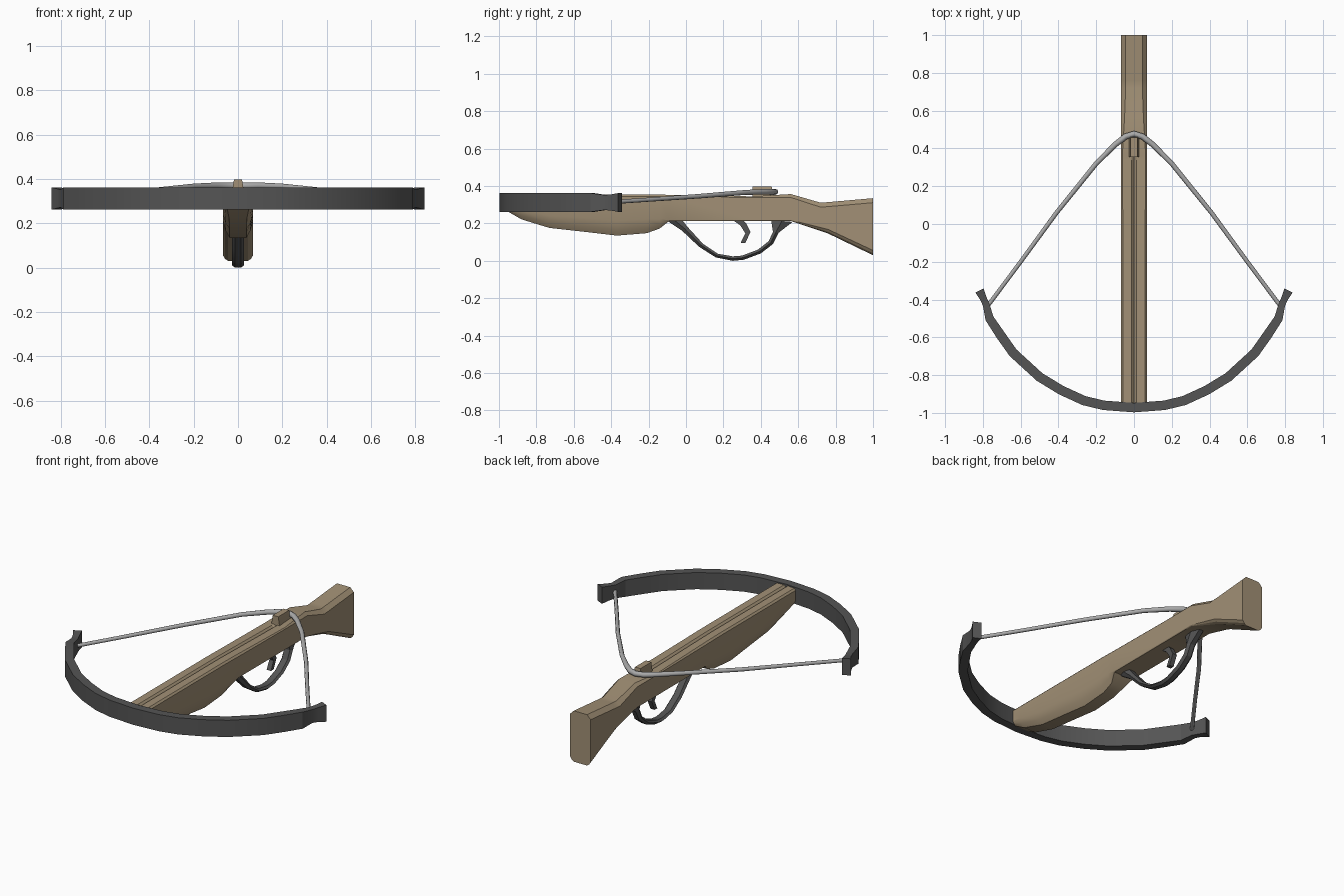
import bpy, bmesh, math
from mathutils import Vector


def material(name, rgb):
    m = bpy.data.materials.new(name)
    m.diffuse_color = (*rgb, 1)
    return m


wood = material("wood", (0.36, 0.28, 0.18))
steel = material("dark_steel", (0.09, 0.09, 0.09))
cord = material("cord", (0.40, 0.40, 0.40))


def loft(name, rings, mat, angle=25):
    """Skin a list of closed rings and cap both ends."""
    bm = bmesh.new()
    rows = [[bm.verts.new(p) for p in r] for r in rings]
    n = len(rows[0])
    for a, b in zip(rows, rows[1:]):
        for i in range(n):
            bm.faces.new((a[i], a[(i + 1) % n], b[(i + 1) % n], b[i]))
    bm.faces.new(rows[0])
    bm.faces.new(rows[-1])
    bmesh.ops.recalc_face_normals(bm, faces=bm.faces)
    me = bpy.data.meshes.new(name)
    bm.to_mesh(me)
    bm.free()
    ob = bpy.data.objects.new(name, me)
    bpy.context.collection.objects.link(ob)
    me.materials.append(mat)
    bpy.ops.object.select_all(action='DESELECT')
    ob.select_set(True)
    bpy.context.view_layer.objects.active = ob
    bpy.ops.object.shade_smooth_by_angle(angle=math.radians(angle))
    return ob


def mirrored(half):
    """Close a right-hand half outline whose ends lie on x = 0."""
    return half + [(-x, y, z) for x, y, z in half[-2:0:-1]]


# Stock: y, top z, bottom z, top chamfer, bottom corner (width, height), groove depth
W = 0.068
stations = [
    (-0.95, 0.355, 0.262, 0.010, 0.020, 0.020, 0.012),
    (-0.88, 0.355, 0.222, 0.010, 0.028, 0.050, 0.012),
    (-0.73, 0.355, 0.176, 0.010, 0.030, 0.065, 0.012),
    (-0.54, 0.355, 0.155, 0.010, 0.030, 0.075, 0.012),
    (-0.37, 0.355, 0.135, 0.010, 0.030, 0.080, 0.012),
    (-0.21, 0.355, 0.148, 0.010, 0.030, 0.075, 0.012),
    (-0.14, 0.354, 0.173, 0.010, 0.026, 0.050, 0.012),
    (-0.09, 0.353, 0.213, 0.010, 0.004, 0.005, 0.012),
    (0.34, 0.345, 0.213, 0.006, 0.004, 0.005, 0.012),
    (0.36, 0.345, 0.213, 0.006, 0.004, 0.005, 0.0),
    (0.56, 0.357, 0.213, 0.018, 0.004, 0.005, 0.0),
    (0.72, 0.311, 0.160, 0.024, 0.024, 0.018, 0.0),
    (0.76, 0.314, 0.146, 0.024, 0.024, 0.022, 0.0),
    (1.00, 0.335, 0.030, 0.024, 0.024, 0.026, 0.0)]
rings = []
for y, t, b, c, bw, bh, g in stations:
    rings.append(mirrored([
        (0, y, t - g), (0.012, y, t), (W - c, y, t), (W, y, t - c),
        (W, y, b + bh), (W - bw * 0.4, y, b + bh * 0.4), (W - bw, y, b), (0, y, b)]))
loft("stock", rings, wood, 22)

# Bow: x, y, half height, half thickness along the right limb
limb = [(0, -0.972, 0.050, 0.025), (0.16, -0.96, 0.050, 0.025),
        (0.265, -0.935, 0.050, 0.025), (0.385, -0.88, 0.050, 0.025),
        (0.50, -0.81, 0.050, 0.025), (0.64, -0.682, 0.050, 0.025),
        (0.705, -0.59, 0.050, 0.025), (0.765, -0.50, 0.050, 0.023),
        (0.782, -0.43, 0.040, 0.018), (0.797, -0.395, 0.043, 0.018),
        (0.818, -0.352, 0.050, 0.024)]
path = [(-x, y, h, t) for x, y, h, t in limb[:0:-1]] + limb
rings = []
for i, (x, y, h, t) in enumerate(path):
    a, b = path[max(i - 1, 0)], path[min(i + 1, len(path) - 1)]
    n = Vector((b[1] - a[1], a[0] - b[0])).normalized() * t
    rings.append([(x + n.x, y + n.y, 0.312 - h), (x + n.x, y + n.y, 0.312 + h),
                  (x - n.x, y - n.y, 0.312 + h), (x - n.x, y - n.y, 0.312 - h)])
loft("bow", rings, steel, 15)

# Bowstring: round cord, thicker at the nut
half = [(0.768, -0.425, 0.312, 0.011), (0.60, -0.20, 0.327, 0.011),
        (0.41, 0.06, 0.345, 0.012), (0.20, 0.32, 0.366, 0.013),
        (0.10, 0.42, 0.369, 0.015), (0.045, 0.463, 0.369, 0.016),
        (0, 0.477, 0.369, 0.016)]
pts = [(-x, y, z, r) for x, y, z, r in half] + half[-2::-1]
rings = []
for i, (x, y, z, r) in enumerate(pts):
    p = Vector((x, y, z))
    d = Vector(pts[min(i + 1, len(pts) - 1)][:3]) - Vector(pts[max(i - 1, 0)][:3])
    u = d.cross(Vector((0, 0, 1))).normalized()
    v = u.cross(d).normalized()
    rings.append([p + r * (math.cos(k * math.pi / 4) * u + math.sin(k * math.pi / 4) * v)
                  for k in range(8)])
loft("bowstring", rings, cord, 60)

# Trigger guard: outer and inner edges in the y-z plane, with a bevelled outer face
outer = [(-0.10, 0.214), (-0.02, 0.160), (0.07, 0.075), (0.16, 0.018), (0.25, 0.0),
         (0.31, 0.006), (0.40, 0.040), (0.465, 0.090), (0.495, 0.150), (0.57, 0.208)]
inner = [(-0.02, 0.218), (0.005, 0.185), (0.09, 0.092), (0.17, 0.038), (0.25, 0.024),
         (0.30, 0.028), (0.385, 0.060), (0.442, 0.105), (0.465, 0.155), (0.455, 0.218)]
rings = []
for (oy, oz), (iy, iz) in zip(outer, inner):
    my, mz = (oy + iy) / 2, (oz + iz) / 2
    w = 0.028
    rings.append([(-0.014, oy, oz), (0.014, oy, oz), (w, my, mz),
                  (0.018, iy, iz), (-0.018, iy, iz), (-w, my, mz)])
loft("trigger_guard", rings, steel, 20)

# Trigger: curved blade
front = [(0.25, 0.218), (0.29, 0.190), (0.317, 0.148), (0.292, 0.095)]
back = [(0.305, 0.218), (0.322, 0.200), (0.345, 0.155), (0.317, 0.095)]
loft("trigger", [[(-0.014, *f), (0.014, *f), (0.014, *b), (-0.014, *b)]
                 for f, b in zip(front, back)], steel, 15)

# Nut: block that holds the drawn string
loft("nut", [[(-w, 0.355, z), (w, 0.355, z), (w, y, z), (-w, y, z)]
             for w, y, z in ((0.026, 0.465, 0.335), (0.026, 0.465, 0.350),
                             (0.018, 0.458, 0.397))], wood, 10)
